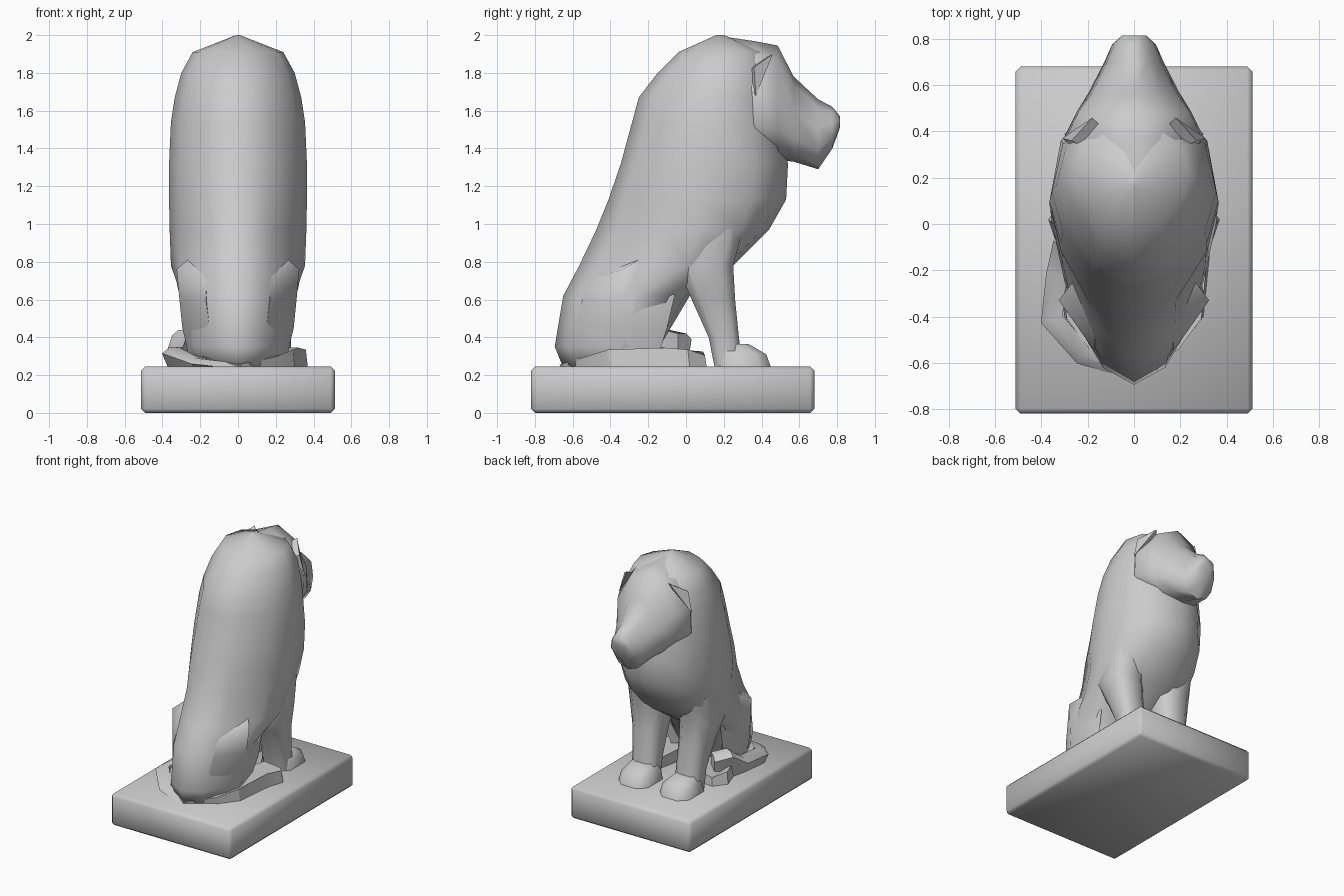
import bpy, bmesh
from math import sin, cos, pi, radians
from mathutils import Vector

old = bpy.data.objects.get("Cube")
if old:
    bpy.data.objects.remove(old)

stone = bpy.data.materials.new("grey_stone")
stone.use_nodes = True
GREY = (0.6, 0.6, 0.6, 1)
stone.diffuse_color = GREY
stone.node_tree.nodes["Principled BSDF"].inputs["Base Color"].default_value = GREY


def finish(name, bm, angle):
    bmesh.ops.recalc_face_normals(bm, faces=bm.faces)
    mesh = bpy.data.meshes.new(name)
    bm.to_mesh(mesh)
    bm.free()
    mesh.materials.append(stone)
    ob = bpy.data.objects.new(name, mesh)
    bpy.context.collection.objects.link(ob)
    bpy.ops.object.select_all(action='DESELECT')
    ob.select_set(True)
    bpy.context.view_layer.objects.active = ob
    bpy.ops.object.shade_smooth_by_angle(angle=radians(angle))


def loft(name, rings, angle=45):
    """Skin a list of equal-sized point rings and cap both ends."""
    bm = bmesh.new()
    rows = [[bm.verts.new(p) for p in ring] for ring in rings]
    n = len(rows[0])
    for a, b in zip(rows, rows[1:]):
        for i in range(n):
            j = (i + 1) % n
            bm.faces.new((a[i], a[j], b[j], b[i]))
    bm.faces.new(rows[0])
    bm.faces.new(rows[-1])
    finish(name, bm, angle)


def body_ring(z, back, front, half, mid, n=12):
    """Horizontal section, squarer at the chest and pointed at the lower spine."""
    point = 1.65 if z < 1 else 1.3
    pts = []
    for i in range(n):
        a = 2 * pi * i / n
        c = cos(a)
        y = mid + c ** 0.75 * (front - mid) if c > 0 else mid - abs(c) ** point * (mid - back)
        pts.append((half * sin(a), y, z))
    return pts


def head_ring(y, half, low, high, taper, n=10):
    """Upright section of the face, broad at the jaw and narrow on top."""
    mid = low + (high - low) * 0.4
    pts = []
    for i in range(n):
        a = 2 * pi * i / n
        c = cos(a)
        wide = half * (1 - taper * max(c, 0))
        pts.append((wide * sin(a), y, mid + c * ((high - mid) if c > 0 else (mid - low))))
    return pts


def box_ring(z, x0, x1, y0, y1):
    """Horizontal section of a limb with chamfered corners."""
    cx, cy = (x1 - x0) * 0.25, (y1 - y0) * 0.2
    return [(x0 + cx, y0, z), (x1 - cx, y0, z), (x1, y0 + cy, z), (x1, y1 - cy, z),
            (x1 - cx, y1, z), (x0 + cx, y1, z), (x0, y1 - cy, z), (x0, y0 + cy, z)]


def mirrored(rings, side):
    return [[(side * x, y, z) for x, y, z in ring] for ring in rings]


# Plinth with softened edges
bm = bmesh.new()
bmesh.ops.create_cube(bm, size=1)
for v in bm.verts:
    v.co = Vector((v.co.x * 1.025, v.co.y * 1.5 - 0.07, (v.co.z + 0.5) * 0.245))
bmesh.ops.bevel(bm, geom=list(bm.edges), offset=0.022, segments=1, affect='EDGES')
finish("plinth", bm, 60)

# Haunches, torso and mane: height, spine, chest, half width, widest point
loft("body_and_mane", [body_ring(*s) for s in (
    (0.24, -0.65, -0.16, 0.22, -0.36),
    (0.35, -0.695, -0.14, 0.27, -0.34),
    (0.62, -0.65, 0.02, 0.3, -0.25),
    (0.78, -0.565, 0.25, 0.355, 0.0),
    (0.97, -0.475, 0.44, 0.362, 0.07),
    (1.13, -0.41, 0.53, 0.365, 0.08),
    (1.32, -0.345, 0.54, 0.365, 0.1),
    (1.54, -0.285, 0.49, 0.355, 0.14),
    (1.67, -0.25, 0.47, 0.335, 0.17),
    (1.8, -0.15, 0.46, 0.3, 0.19),
    (1.91, -0.04, 0.42, 0.24, 0.2),
    (2.0, 0.16, 0.2, 0.01, 0.18))], 75)

# Face and muzzle: depth, half width, underside, top, narrowing of the top
loft("head", [head_ring(*s) for s in (
    (0.18, 0.2, 1.4, 1.995, 0.1),
    (0.37, 0.32, 1.35, 1.967, 0.1),
    (0.485, 0.26, 1.34, 1.945, 0.1),
    (0.57, 0.205, 1.33, 1.78, 0.25),
    (0.7, 0.135, 1.29, 1.66, 0.3),
    (0.775, 0.1, 1.4, 1.62, 0.3),
    (0.815, 0.055, 1.51, 1.57, 0))], 60)

# Tail along the -x side: centre x, centre y, half width, top height
path = [(0.02, -0.64, 0.04, 0.26), (-0.22, -0.56, 0.05, 0.29), (-0.35, -0.41, 0.055, 0.345),
        (-0.33, -0.22, 0.05, 0.35), (-0.3, -0.1, 0.055, 0.44), (-0.22, -0.01, 0.06, 0.42)]
tail = []
for i, (x, y, w, top) in enumerate(path):
    a, b = path[max(i - 1, 0)], path[min(i + 1, len(path) - 1)]
    along = Vector((b[0] - a[0], b[1] - a[1], 0)).normalized()
    out = Vector((along.y, -along.x, 0)) * w
    c = Vector((x, y, 0))
    tail.append([c - out * k + Vector((0, 0, z)) for k, z in (
        (-0.8, 0.24), (0.4, 0.24), (1, top - 0.03), (0.3, top), (-0.8, top))])
loft("tail", tail, 40)

# Hind foot outline, and how far it rises at each corner
foot = [((0.0, -0.66), 0.01), ((0.2, -0.53), 0.05), ((0.3, -0.4), 0.09), ((0.33, -0.1), 0.1),
        ((0.37, 0.02), 0.09), ((0.3, 0.11), 0.06), ((0.17, 0.1), 0.08), ((0.12, -0.15), 0.1)]

# Thigh sections: height of each corner, spine side, outer knee, flank
thigh = [((0.26, 0.26, 0.26), (0.1, -0.58), (0.25, -0.37), (0.2, -0.16)),
         ((0.45, 0.45, 0.45), (0.15, -0.58), (0.295, -0.35), (0.24, -0.1)),
         ((0.6, 0.6, 0.62), (0.17, -0.55), (0.31, -0.34), (0.25, -0.06)),
         ((0.72, 0.76, 0.85), (0.17, -0.48), (0.325, -0.33), (0.22, -0.19))]

# Paired parts
for side, word in ((1, "left"), (-1, "right")):
    loft("front_leg_" + word, mirrored([
        box_ring(0.25, 0.09, 0.28, 0.15, 0.3),
        box_ring(0.4, 0.09, 0.28, 0.12, 0.28),
        box_ring(0.6, 0.09, 0.305, 0.03, 0.26),
        box_ring(0.78, 0.08, 0.345, -0.05, 0.25),
        box_ring(0.97, 0.08, 0.33, 0.0, 0.3)], side), 60)
    loft("front_paw_" + word, mirrored([
        box_ring(0.24, 0.05, 0.3, 0.15, 0.45),
        box_ring(0.31, 0.06, 0.29, 0.16, 0.425),
        box_ring(0.365, 0.11, 0.26, 0.18, 0.33)], side), 60)
    loft("hind_foot_" + word, mirrored([
        [(x, y, 0.24) for (x, y), rise in foot],
        [(x * 0.97, y - 0.01, 0.245 + rise) for (x, y), rise in foot]], side), 30)
    loft("thigh_" + word, mirrored([
        [(x, y, z) for (x, y), z in zip(spots, heights)] + [(0.08, -0.3, heights[1])]
        for heights, *spots in thigh], side), 70)
    # Ear folded back against the mane
    loft("ear_" + word, mirrored([
        [(0.2, 0.34, 1.7), (0.14, 0.42, 1.88), (0.16, 0.3, 1.8)],
        [(0.31, 0.37, 1.68), (0.18, 0.46, 1.9), (0.27, 0.36, 1.83)]], side), 30)
